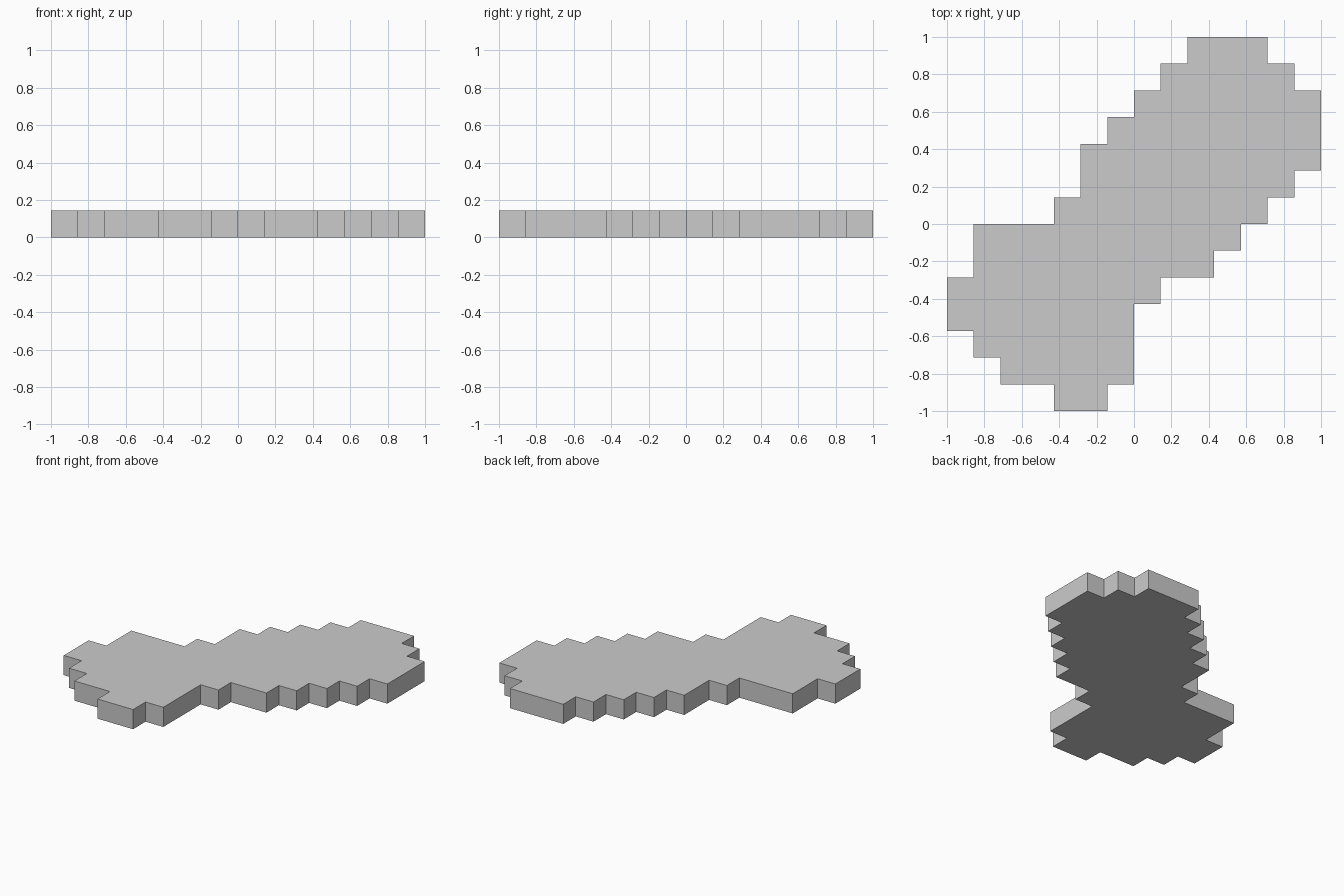
import bpy, bmesh

if "Cube" in bpy.data.objects:
    bpy.data.objects.remove(bpy.data.objects["Cube"])

CELL = 1 / 7  # the plate lies on a 14 x 14 cell grid, one cell thick

# Left and right edge of each one-cell row, from front (-y) to back (+y)
ROWS = [(-3, -1), (-5, 0), (-6, 0), (-7, 0), (-7, 1), (-6, 3), (-6, 4),
        (-3, 5), (-2, 6), (-2, 7), (-1, 7), (0, 7), (1, 6), (2, 5)]


def stepped_outline(rows):
    """Counter-clockwise outline: up the right side, down the left side."""
    right, left = [], []
    for i, (x0, x1) in enumerate(rows):
        y = i - len(rows) // 2
        right += [(x1, y), (x1, y + 1)]
        left += [(x0, y), (x0, y + 1)]
    pts = right + left[::-1]
    # drop points along straight edges
    return [p for i, p in enumerate(pts)
            if not any(pts[i - 1][k] == p[k] == pts[(i + 1) % len(pts)][k] for k in (0, 1))
            and p != pts[i - 1]]


# Stepped plate: outline face pulled up by one cell
bm = bmesh.new()
verts = [bm.verts.new((x * CELL, y * CELL, 0)) for x, y in stepped_outline(ROWS)]
base = bm.faces.new(verts)
top = bmesh.ops.extrude_face_region(bm, geom=[base], use_keep_orig=True)["geom"]
bmesh.ops.translate(bm, vec=(0, 0, CELL),
                    verts=[g for g in top if isinstance(g, bmesh.types.BMVert)])
bmesh.ops.recalc_face_normals(bm, faces=bm.faces[:])

mesh = bpy.data.meshes.new("stepped_plate")
bm.to_mesh(mesh)
bm.free()
bpy.context.collection.objects.link(bpy.data.objects.new("stepped_plate", mesh))
